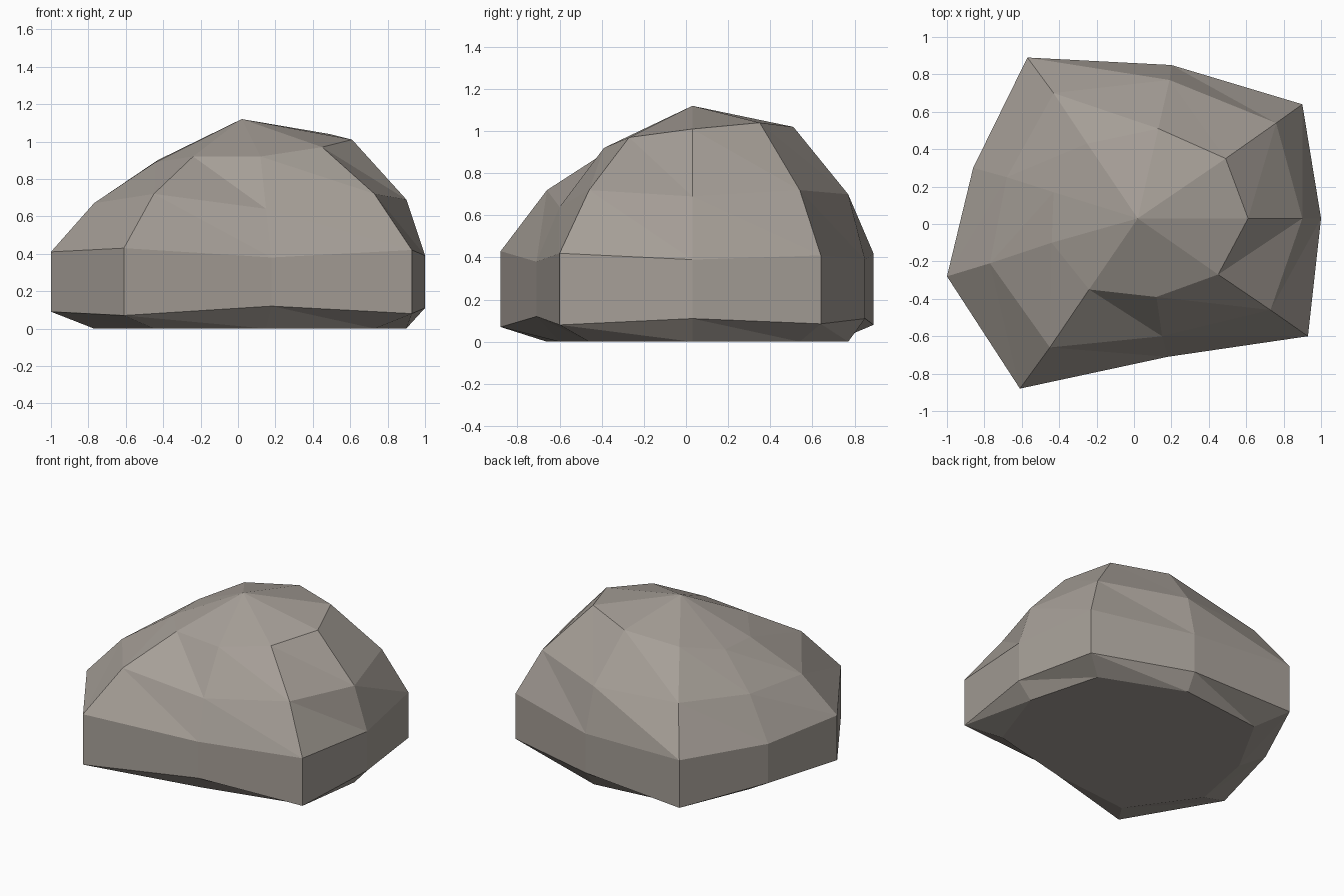
import bpy
import bmesh

cube = bpy.data.objects.get("Cube")
if cube:
    bpy.data.objects.remove(cube, do_unlink=True)

# Rock colour
stone = bpy.data.materials.new("warm grey stone")
stone.use_nodes = True
colour = (0.38, 0.345, 0.31, 1)
stone.diffuse_color = colour
stone.node_tree.nodes["Principled BSDF"].inputs["Base Color"].default_value = colour

# Nine-sided outlines, counter-clockwise from +x
girth = [(1, .03), (.9, .64), (.2, .85), (-.57, .89), (-.86, .3),
         (-1, -.28), (-.61, -.88), (.18, -.71), (.93, -.6)]
shoulder = [(.9, .03), (.76, .54), (.19, .77), (-.43, .7), (-.68, .25),
            (-.77, -.21), (-.45, -.66), (.15, -.6), (.73, -.46)]
crown = [(.61, .03), (.49, .35), (.13, .51), (-.25, .43), (-.43, .17),
         (-.44, -.1), (-.24, -.35), (.12, -.39), (.45, -.27)]

# Heights of each level
low_z = [.11, .085, .11, .08, .11, .09, .07, .12, .08]
high_z = [.39, .41, .39, .42, .39, .41, .43, .38, .42]
shoulder_z = [.69, .72, .7, .72, .68, .67, .72, .64, .72]
crown_z = [1.01, 1.04, 1.02, .97, .9, .89, .92, .92, .97]

bm = bmesh.new()


def ring(outline, heights):
    return [bm.verts.new((x, y, z)) for (x, y), z in zip(outline, heights)]


base = ring(shoulder, [0] * len(shoulder))
levels = [base, ring(girth, low_z), ring(girth, high_z),
          ring(shoulder, shoulder_z), ring(crown, crown_z)]
apex = bm.verts.new((.02, .03, 1.12))

# Faceted sides, peak and flat underside
count = len(girth)
for lower, upper in zip(levels, levels[1:]):
    for i in range(count):
        j = (i + 1) % count
        bm.faces.new((lower[i], lower[j], upper[i]))
        bm.faces.new((lower[j], upper[j], upper[i]))
for i in range(count):
    bm.faces.new((levels[-1][i], levels[-1][(i + 1) % count], apex))
bm.faces.new(base[::-1])
bmesh.ops.recalc_face_normals(bm, faces=bm.faces[:])

mesh = bpy.data.meshes.new("rock")
bm.to_mesh(mesh)
bm.free()
mesh.materials.append(stone)
rock = bpy.data.objects.new("rock", mesh)
bpy.context.collection.objects.link(rock)
